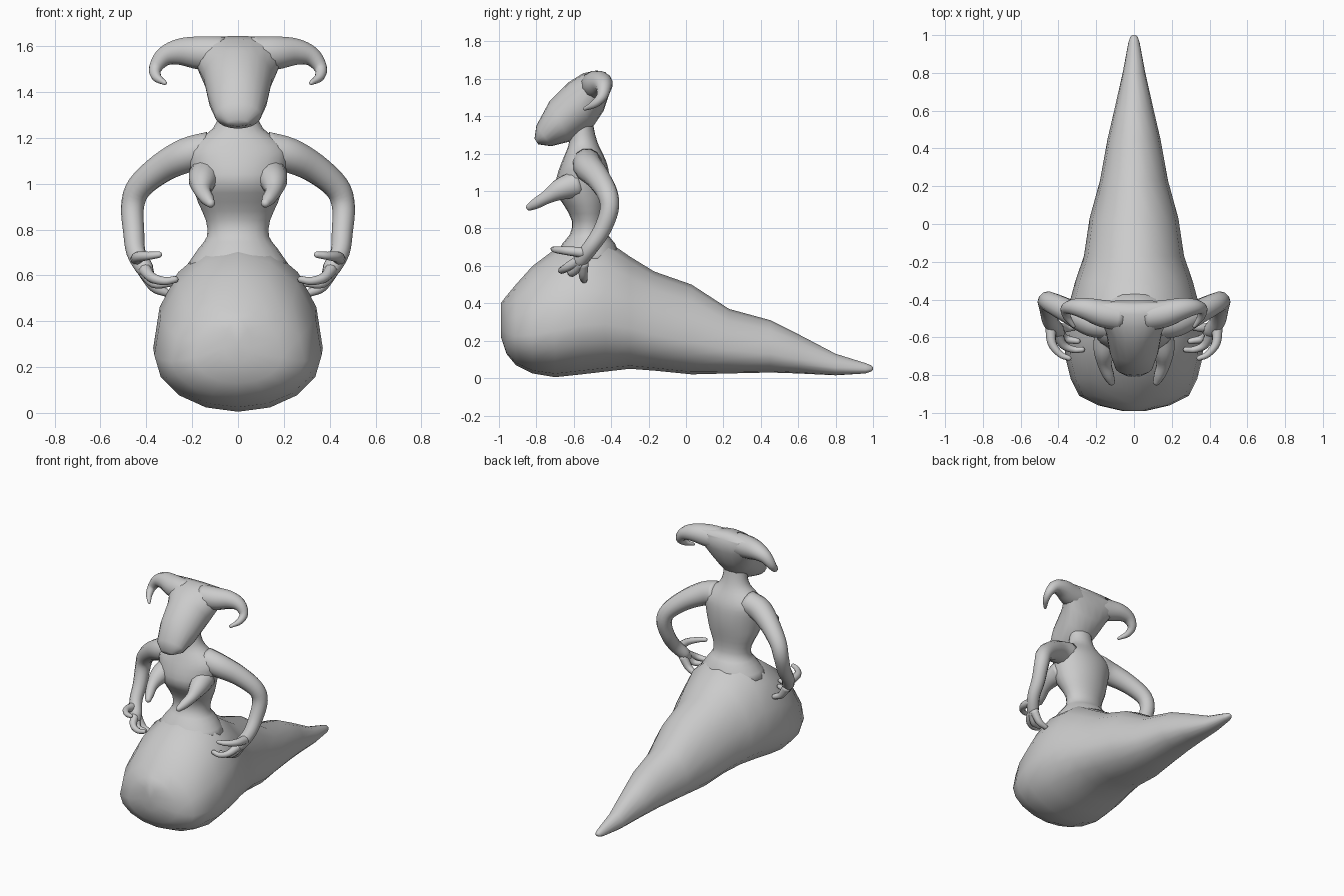
import bpy
import bmesh
from math import sin, cos, pi
from mathutils import Vector

cube = bpy.data.objects.get("Cube")
if cube:
    bpy.data.objects.remove(cube)

grey = bpy.data.materials.new("plain_grey")
grey.use_nodes = True
GREY = (0.6, 0.6, 0.6, 1)
grey.diffuse_color = GREY
grey.node_tree.nodes["Principled BSDF"].inputs["Base Color"].default_value = GREY


def skin(name, rings, mirror=False):
    """Bridge equal rings of points into a closed smooth surface."""
    bm = bmesh.new()
    loops = [[bm.verts.new(p) for p in ring] for ring in rings]
    n = len(loops[0])
    for a, b in zip(loops, loops[1:]):
        for i in range(n):
            j = (i + 1) % n
            bm.faces.new((a[i], a[j], b[j], b[i]))
    for loop in (loops[0], loops[-1]):
        middle = bm.verts.new(sum((v.co for v in loop), Vector()) / n)
        for i in range(n):
            bm.faces.new((loop[i], loop[(i + 1) % n], middle))
    bmesh.ops.recalc_face_normals(bm, faces=bm.faces)
    mesh = bpy.data.meshes.new(name)
    bm.to_mesh(mesh)
    bm.free()
    mesh.shade_smooth()
    mesh.materials.append(grey)
    obj = bpy.data.objects.new(name, mesh)
    bpy.context.collection.objects.link(obj)
    if mirror:
        obj.modifiers.new("mirror", "MIRROR").use_mirror_merge = False
    return obj


def spline(points, steps):
    """Catmull-Rom through points of any dimension."""
    pts = [Vector(p) for p in points]
    pts = [pts[0] * 2 - pts[1]] + pts + [pts[-1] * 2 - pts[-2]]
    out = []
    for a, b, c, d in zip(pts, pts[1:], pts[2:], pts[3:]):
        for k in range(steps):
            t = k / steps
            out.append((b * 2 + (c - a) * t + (a * 2 - b * 5 + c * 4 - d) * t ** 2
                        + (b * 3 - a - c * 3 + d) * t ** 3) / 2)
    return out + [pts[-2]]


def tube(name, points, sides=12, steps=4):
    """Mirrored round limb along (x, y, z, radius) points with a rounded tip."""
    path = spline(points, steps)
    centres = [p.to_3d() for p in path]
    radii = [p[3] for p in path]
    tip = (centres[-1] - centres[-2]).normalized()
    end, r = centres[-1], radii[-1]
    for a in (0.5, 1.0, 1.4):
        centres.append(end + tip * r * sin(a))
        radii.append(r * cos(a))
    rings, side = [], None
    for k, c in enumerate(centres):
        d = (centres[min(k + 1, len(centres) - 1)] - centres[max(k - 1, 0)]).normalized()
        side = side or d.orthogonal()
        side = (side - d * side.dot(d)).normalized()
        up = d.cross(side)
        rings.append([c + (side * cos(i * 2 * pi / sides) + up * sin(i * 2 * pi / sides)) * radii[k]
                      for i in range(sides)])
    return skin(name, rings, True)


def egg(y, width, low, high, belly=0.36, n=16):
    """Upright cross-section, widest below its middle."""
    mid = low + (high - low) * belly
    ring = []
    for i in range(n):
        a = i * 2 * pi / n
        s = sin(a)
        ring.append(Vector((width * cos(a), y, mid + s * ((high - mid) if s > 0 else (mid - low)))))
    return ring


# Swollen abdomen tapering into the long tail: y, half width, bottom, top
body = [(-0.99, 0.06, 0.22, 0.40), (-0.96, 0.19, 0.13, 0.44), (-0.91, 0.29, 0.07, 0.50),
        (-0.82, 0.335, 0.025, 0.60), (-0.70, 0.365, 0.005, 0.69), (-0.56, 0.37, 0.02, 0.75),
        (-0.43, 0.345, 0.035, 0.74), (-0.30, 0.31, 0.05, 0.65), (-0.17, 0.265, 0.04, 0.57),
        (0.03, 0.235, 0.02, 0.50), (0.23, 0.18, 0.025, 0.37), (0.45, 0.14, 0.03, 0.31),
        (0.60, 0.105, 0.025, 0.235), (0.80, 0.06, 0.015, 0.13), (0.96, 0.03, 0.025, 0.08),
        (0.99, 0.02, 0.035, 0.068), (1.0, 0.008, 0.045, 0.058)]
skin("abdomen_and_tail", [egg(*row) for row in body])

# Torso from waist to neck: z, front y, back y, half width
torso = [(0.62, -0.72, -0.34, 0.24), (0.72, -0.66, -0.38, 0.17), (0.77, -0.62, -0.42, 0.135),
         (0.84, -0.61, -0.43, 0.14), (0.92, -0.65, -0.42, 0.175), (1.0, -0.70, -0.41, 0.20),
         (1.08, -0.69, -0.41, 0.215), (1.14, -0.67, -0.42, 0.22), (1.19, -0.65, -0.44, 0.175),
         (1.24, -0.63, -0.465, 0.11), (1.30, -0.62, -0.485, 0.085), (1.38, -0.61, -0.50, 0.08)]
rings = []
for z, front, back, width in spline(torso, 2):
    rings.append([Vector((width * cos(i * pi / 10), (front + back) / 2 + (back - front) / 2 * sin(i * pi / 10), z))
                  for i in range(20)])
skin("torso_and_neck", rings)

# Head, a slanted wedge: upper y z, lower y z, half width
head = [(-0.81, 1.28, -0.79, 1.25, 0.045), (-0.80, 1.35, -0.72, 1.24, 0.10),
        (-0.73, 1.48, -0.62, 1.265, 0.13), (-0.63, 1.58, -0.50, 1.34, 0.15),
        (-0.55, 1.63, -0.44, 1.43, 0.185), (-0.48, 1.645, -0.41, 1.52, 0.225),
        (-0.43, 1.635, -0.405, 1.58, 0.24)]
rings = []
for uy, uz, ly, lz, width in head:
    top, low = Vector((0, uy, uz)), Vector((0, ly, lz))
    rings.append([(top + low) / 2 + (top - low) / 2 * sin(i * pi / 10) + Vector((width * cos(i * pi / 10), 0, 0))
                  for i in range(20)])
skin("head", rings)

# Curled horns sweeping out of the back of the head
tube("horns", [(0.06, -0.49, 1.565, 0.078), (0.16, -0.475, 1.57, 0.075), (0.25, -0.45, 1.575, 0.06),
               (0.32, -0.44, 1.555, 0.043), (0.36, -0.45, 1.505, 0.029),
               (0.355, -0.49, 1.465, 0.021), (0.32, -0.54, 1.44, 0.01)])

# Pointed chest spurs
tube("chest_spurs", [(0.14, -0.58, 1.04, 0.075), (0.155, -0.67, 1.01, 0.06),
                     (0.155, -0.74, 0.97, 0.038), (0.135, -0.80, 0.935, 0.03),
                     (0.12, -0.835, 0.915, 0.02)])

# Arms bent with hands on the hips
tube("arms", [(0.12, -0.53, 1.15, 0.08), (0.22, -0.52, 1.125, 0.078), (0.33, -0.47, 1.07, 0.066),
              (0.43, -0.42, 0.985, 0.056), (0.46, -0.41, 0.90, 0.05), (0.455, -0.45, 0.79, 0.046),
              (0.445, -0.51, 0.70, 0.042), (0.41, -0.56, 0.635, 0.04), (0.395, -0.575, 0.61, 0.03)])

# Thumb and fingers
digits = {
    "thumbs": [(0.44, -0.54, 0.67, 0.03), (0.435, -0.63, 0.68, 0.024),
               (0.39, -0.69, 0.685, 0.018), (0.345, -0.71, 0.69, 0.014)],
    "upper_fingers": [(0.41, -0.57, 0.63, 0.03), (0.375, -0.64, 0.59, 0.022),
                      (0.32, -0.665, 0.575, 0.018), (0.275, -0.665, 0.582, 0.015)],
    "middle_fingers": [(0.41, -0.56, 0.62, 0.03), (0.365, -0.605, 0.565, 0.022),
                       (0.30, -0.62, 0.565, 0.016)],
    "lower_fingers": [(0.41, -0.55, 0.62, 0.03), (0.365, -0.55, 0.55, 0.024),
                      (0.315, -0.545, 0.525, 0.018)],
}
for name, points in digits.items():
    tube(name, points, 10)
